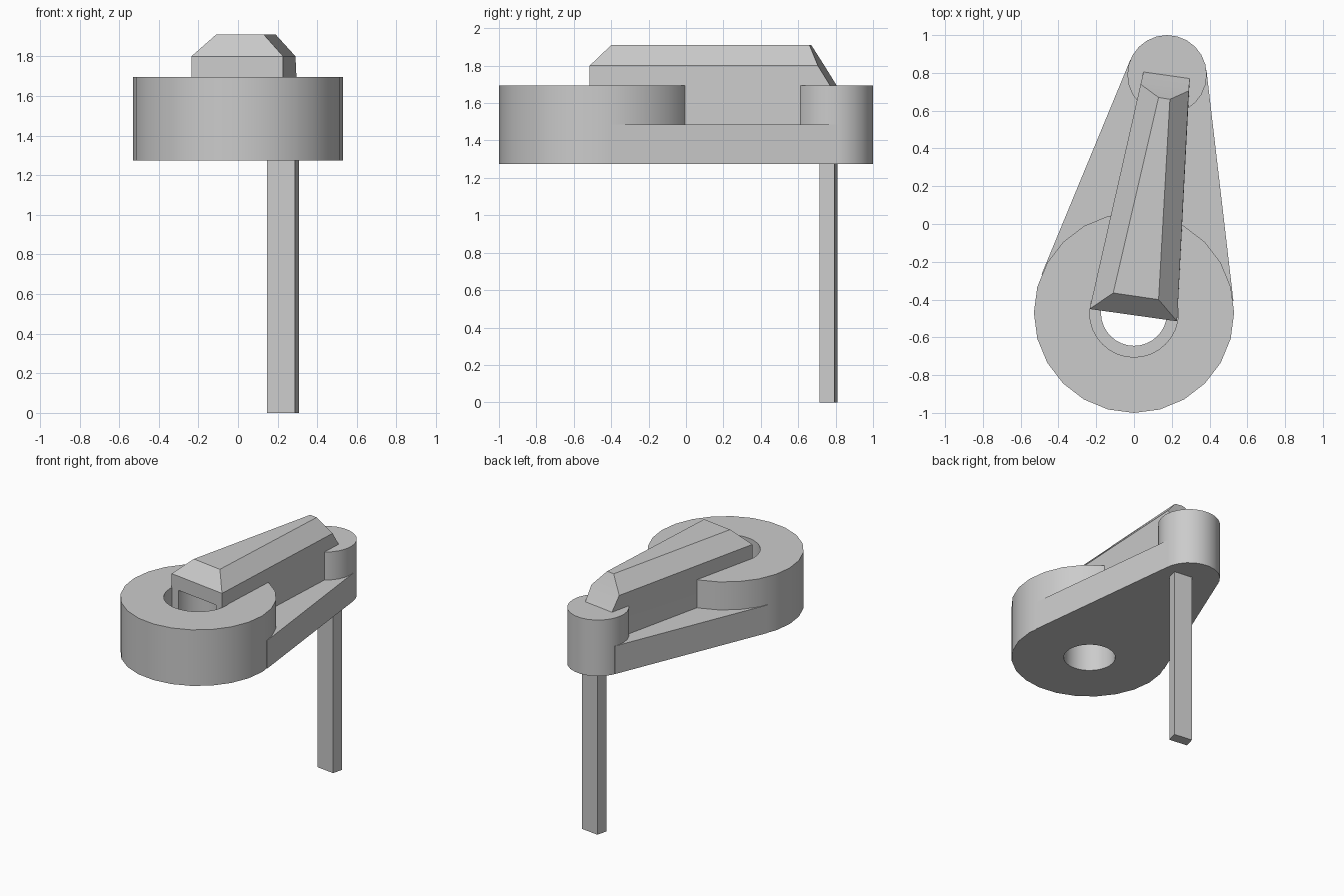
import bpy
import bmesh
from math import acos, atan2, cos, sin, pi, radians
from mathutils import Vector

cube = bpy.data.objects.get("Cube")
if cube:
    bpy.data.objects.remove(cube, do_unlink=True)

grey = bpy.data.materials.new("plain grey")
grey.use_nodes = True
colour = (0.6, 0.6, 0.6, 1)
grey.diffuse_color = colour
grey.node_tree.nodes["Principled BSDF"].inputs["Base Color"].default_value = colour


def loft(name, rings):
    """Solid through (z, outline) rings, capped at both ends."""
    bm = bmesh.new()
    loops = [[bm.verts.new((x, y, z)) for x, y in outline] for z, outline in rings]
    for low, high in zip(loops, loops[1:]):
        n = len(low)
        for i in range(n):
            j = (i + 1) % n
            bm.faces.new((low[i], low[j], high[j], high[i]))
    bm.faces.new(loops[0][::-1])
    bm.faces.new(loops[-1])
    bmesh.ops.recalc_face_normals(bm, faces=bm.faces)
    mesh = bpy.data.meshes.new(name)
    bm.to_mesh(mesh)
    bm.free()
    mesh.materials.append(grey)
    obj = bpy.data.objects.new(name, mesh)
    bpy.context.collection.objects.link(obj)
    return obj


def prism(name, outline, z0, z1):
    return loft(name, [(z0, outline), (z1, outline)])


def on_circle(centre, radius, angle):
    return (centre.x + radius * cos(angle), centre.y + radius * sin(angle))


def circle(centre, radius, sides):
    return [on_circle(centre, radius, 2 * pi * i / sides) for i in range(sides)]


def activate(obj):
    bpy.ops.object.select_all(action="DESELECT")
    obj.select_set(True)
    bpy.context.view_layer.objects.active = obj


def cut(obj, cutter):
    mod = obj.modifiers.new("cut", "BOOLEAN")
    mod.operation = "DIFFERENCE"
    mod.solver = "EXACT"
    mod.object = cutter
    activate(obj)
    bpy.ops.object.modifier_apply(modifier=mod.name)


hub, tip = Vector((0, -0.47)), Vector((0.175, 0.79))
hub_r, tip_r = 0.53, 0.21
bottom, ledge, top = 1.275, 1.485, 1.695

# Round ends
hub_disc = prism("hub_disc", circle(hub, hub_r, 24), bottom, top)
tip_disc = prism("tip_disc", circle(tip, tip_r, 24), bottom, top)

# Arm plate along the outer tangents of both discs
span = tip - hub
heading = atan2(span.y, span.x)
spread = acos((hub_r - tip_r) / span.length)
arm = prism("arm_plate", [
    on_circle(hub, hub_r, heading - spread), on_circle(tip, tip_r, heading - spread),
    on_circle(tip, tip_r, heading + spread), on_circle(hub, hub_r, heading + spread),
], bottom, ledge)

# Tapered rib with chamfered top and sloped rear
front = [(-0.235, -0.45), (0.228, -0.515)]
foot = front + [(0.295, 0.77), (0.05, 0.805)]
shoulder = front + [(0.29, 0.705), (0.035, 0.74)]
crest = [(-0.11, -0.365), (0.13, -0.40), (0.19, 0.66), (0.13, 0.67)]
rib = loft("rib", [(ledge, foot), (top, foot), (1.80, shoulder), (1.91, crest)])

# Slightly turned square leg
leg = prism("leg", [(0.147, 0.733), (0.287, 0.715), (0.307, 0.793), (0.167, 0.811)],
            0, bottom + 0.05)

# Through bore and wider counterbore
bore = prism("bore_cutter", circle(hub, 0.175, 32), 1, top)
counterbore = prism("counterbore_cutter", circle(hub, 0.235, 32), ledge, 2)
for part in (hub_disc, arm, rib):
    cut(part, bore)
cut(hub_disc, counterbore)
for cutter in (bore, counterbore):
    bpy.data.objects.remove(cutter, do_unlink=True)

for part in (hub_disc, tip_disc, arm, rib, leg):
    activate(part)
    bpy.ops.object.shade_smooth_by_angle(angle=radians(30))
